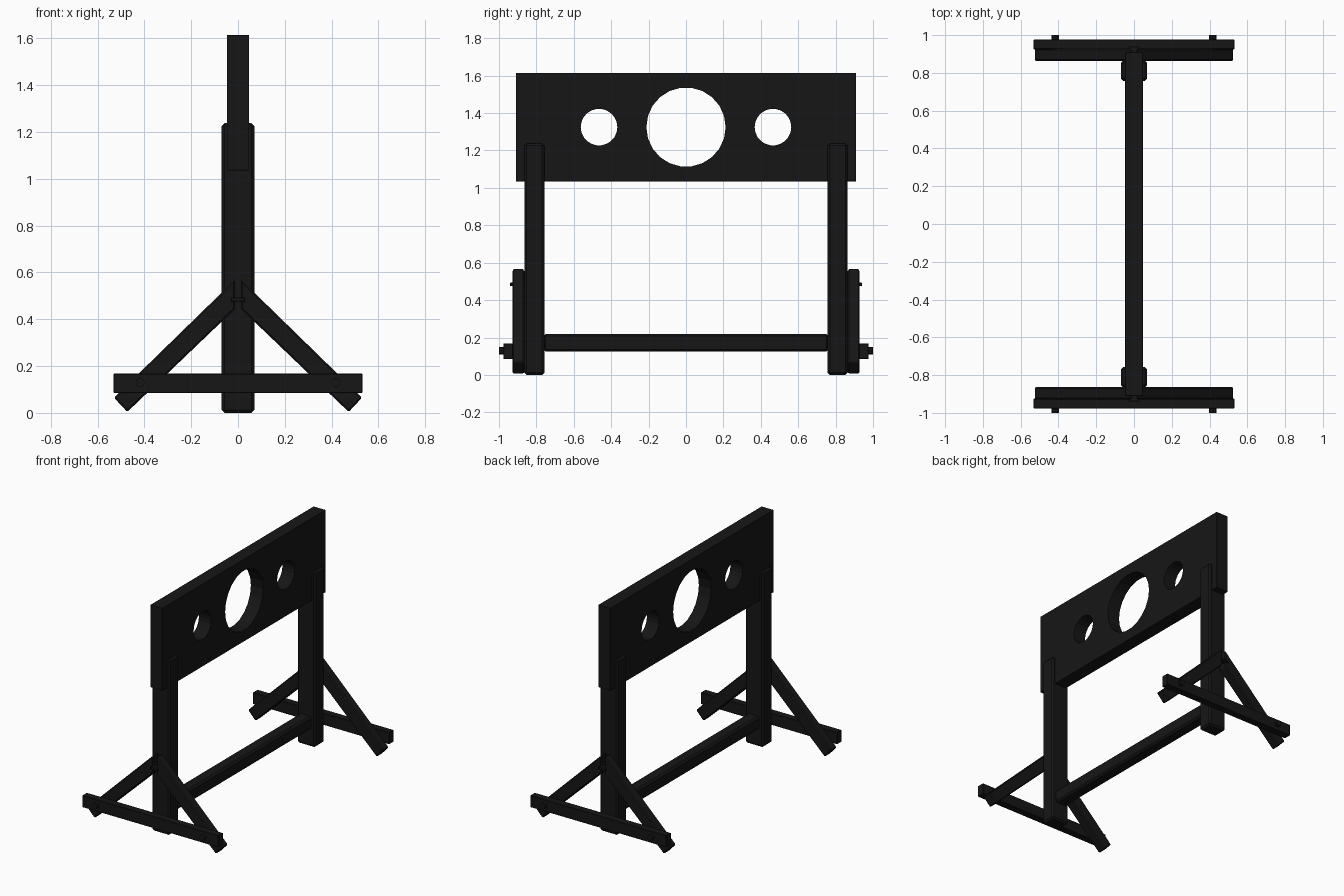
import bpy, bmesh
from math import pi
from mathutils import Matrix, Vector

if "Cube" in bpy.data.objects:
    bpy.data.objects.remove(bpy.data.objects["Cube"])

wood = bpy.data.materials.new("dark_wood")
wood.diffuse_color = (0.008, 0.008, 0.008, 1)
wood.use_nodes = True
wood.node_tree.nodes["Principled BSDF"].inputs["Base Color"].default_value = wood.diffuse_color


def finish(bm, name, bevel=0.0):
    bmesh.ops.recalc_face_normals(bm, faces=bm.faces)
    if bevel:
        bmesh.ops.bevel(bm, geom=bm.edges[:], offset=bevel, segments=1,
                        affect='EDGES', profile=0.5)
    me = bpy.data.meshes.new(name)
    bm.to_mesh(me)
    bm.free()
    ob = bpy.data.objects.new(name, me)
    bpy.context.collection.objects.link(ob)
    me.materials.append(wood)
    return ob


def box(name, lo, hi, bevel=0.0):
    lo, hi = Vector(lo), Vector(hi)
    bm = bmesh.new()
    bmesh.ops.create_cube(bm, size=1)
    for v in bm.verts:
        v.co = Vector([(lo[i] + hi[i]) / 2 + v.co[i] * (hi[i] - lo[i]) for i in range(3)])
    return finish(bm, name, bevel)


def cylinder(name, centre, r, depth, axis, sides):
    bm = bmesh.new()
    rot = Matrix.Rotation(pi / 2, 4, 'Y' if axis == 'x' else 'X')
    bmesh.ops.create_cone(bm, cap_ends=True, segments=sides, radius1=r, radius2=r,
                          depth=depth, matrix=Matrix.Translation(centre) @ rot)
    return finish(bm, name)


def prism(name, pts, y0, y1, bevel):
    # xz outline extruded along y
    bm = bmesh.new()
    f = bm.faces.new([bm.verts.new((x, y0, z)) for x, z in pts])
    g = bmesh.ops.extrude_face_region(bm, geom=[f])['geom']
    for v in g:
        if isinstance(v, bmesh.types.BMVert):
            v.co.y = y1
    return finish(bm, name, bevel)


# pillory board with neck and wrist holes
board = box("board", (-0.048, -0.91, 1.035), (0.048, 0.91, 1.615), 0.002)
for y, r, label in ((0, 0.212, "neck"), (0.465, 0.098, "wrist"), (-0.465, 0.098, "wrist")):
    cut = cylinder(label + "_hole_cutter", (0, y, 1.325), r, 0.4, 'x', 22)
    cut.hide_render = True
    cut.hide_viewport = True
    m = board.modifiers.new(label + "_hole", 'BOOLEAN')
    m.operation = 'DIFFERENCE'
    m.solver = 'EXACT'
    m.object = cut

# lower rail between the posts
box("lower_rail", (-0.045, -0.762, 0.125), (0.045, 0.762, 0.22), 0.012)

brace = [(0.53, 0.065), (0.473, 0.004), (0.012, 0.445), (0.012, 0.57)]
for s, end in ((-1, "front"), (1, "back")):
    def span(a, b):
        return sorted((s * a, s * b))

    # upright post
    y0, y1 = span(0.757, 0.864)
    box(end + "_post", (-0.07, y0, 0), (0.07, y1, 1.238), 0.012)

    # foot crossbar
    y0, y1 = span(0.925, 0.977)
    box(end + "_crossbar", (-0.532, y0, 0.085), (0.532, y1, 0.168), 0.003)

    # diagonal braces, mitred at the top, with bolts at the feet
    y0, y1 = span(0.864, 0.928)
    for k, side in ((-1, "left"), (1, "right")):
        prism(f"{end}_{side}_brace", [(k * x, z) for x, z in brace], y0, y1, 0.007)
        cylinder(f"{end}_{side}_bolt", (k * 0.418, s * 0.96, 0.13), 0.02, 0.08, 'y', 8)

    # staple joining the brace tops
    y0, y1 = span(0.90, 0.941)
    box(end + "_staple", (-0.03, y0, 0.475), (0.03, y1, 0.493), 0.003)
